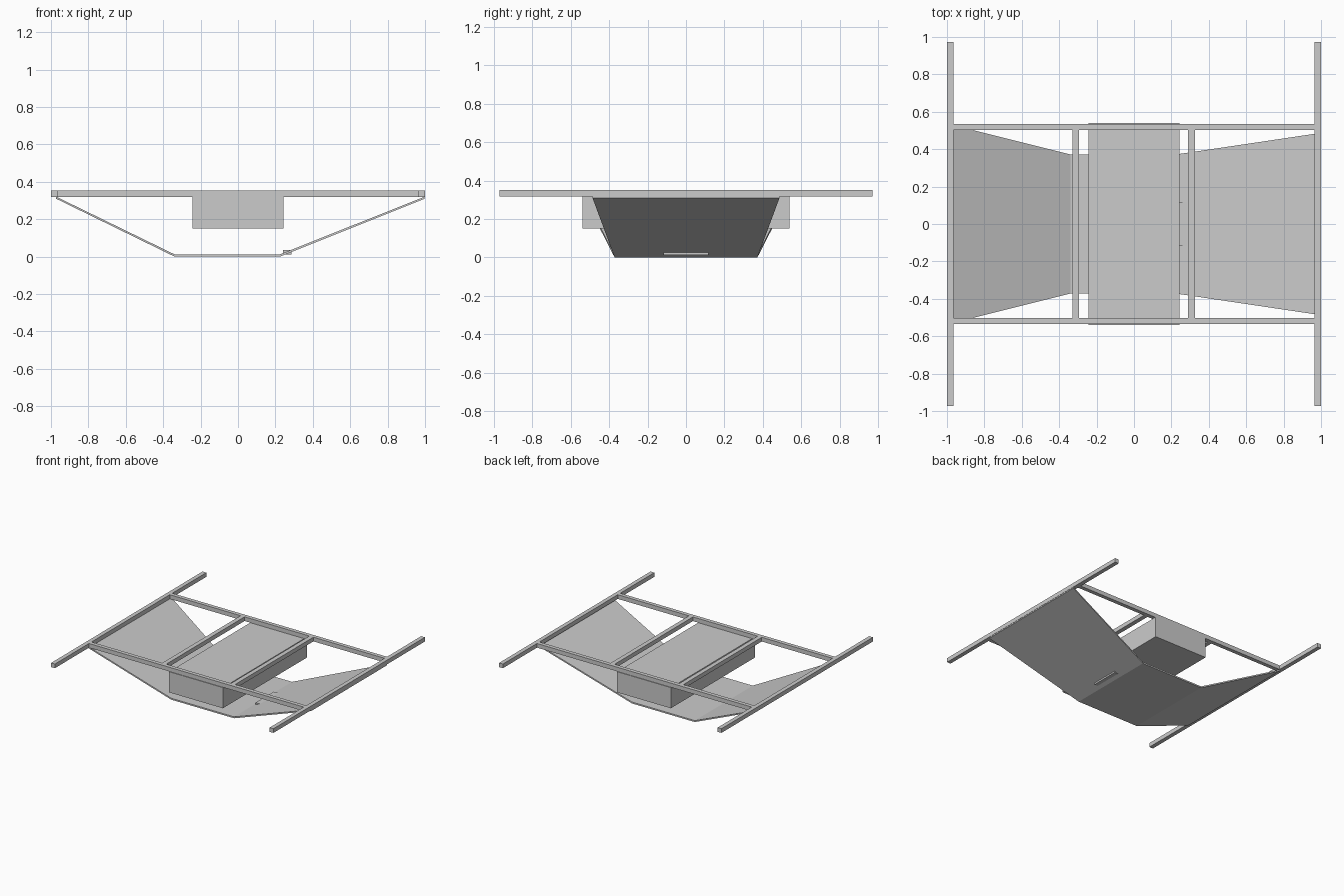
import bpy

if "Cube" in bpy.data.objects:
    bpy.data.objects.remove(bpy.data.objects["Cube"])


def mesh_object(name, verts, faces):
    mesh = bpy.data.meshes.new(name)
    mesh.from_pydata(verts, [], faces)
    obj = bpy.data.objects.new(name, mesh)
    bpy.context.collection.objects.link(obj)
    return obj


BOX_FACES = [(0, 3, 2, 1), (4, 5, 6, 7), (0, 1, 5, 4),
             (1, 2, 6, 5), (2, 3, 7, 6), (3, 0, 4, 7)]


def box(name, x0, x1, y0, y1, z0, z1):
    verts = [(x, y, z) for z in (z0, z1)
             for x, y in ((x0, y0), (x1, y0), (x1, y1), (x0, y1))]
    return mesh_object(name, verts, BOX_FACES)


Z0, Z1 = 0.318, 0.352

# Long carrying bars at both ends
box("end_bar_left", -1, -0.966, -0.973, 0.973, Z0, Z1)
box("end_bar_right", 0.966, 1, -0.973, 0.973, Z0, Z1)

# Side rails joining the end bars
box("side_rail_front", -0.966, 0.966, -0.535, -0.503, Z0, Z1)
box("side_rail_back", -0.966, 0.966, 0.503, 0.535, Z0, Z1)

# Cross bars either side of the box
for side, x in (("left", -0.311), ("right", 0.308)):
    box("cross_bar_" + side, x - 0.018, x + 0.018, -0.503, 0.503, Z0, Z1)

# Central box hung below the rails
box("center_box", -0.242, 0.242, -0.54, 0.54, 0.15, Z0)

# Bent hopper sheet: (x, lower z, upper z, half width) at each fold
profile = [(-0.972, 0.309, 0.32, 0.53), (-0.34, 0.0, 0.012, 0.372),
           (0.225, 0.0, 0.012, 0.372), (0.998, 0.309, 0.32, 0.487)]
verts, faces = [], []
for x, lo, hi, w in profile:
    verts += [(x, -w, lo), (x, w, lo), (x, w, hi), (x, -w, hi)]
for i in range(len(profile) - 1):
    for k in range(4):
        a, b = 4 * i + k, 4 * i + (k + 1) % 4
        faces.append((a, b, b + 4, a + 4))
n = len(verts)
faces += [(3, 2, 1, 0), (n - 4, n - 3, n - 2, n - 1)]
mesh_object("hopper_sheet", verts, faces)

# Small latch block on the right slope
box("latch_block", 0.24, 0.286, -0.117, 0.117, 0.012, 0.034)

# Consistent outward normals
import bmesh
for obj in bpy.context.collection.objects:
    bm = bmesh.new()
    bm.from_mesh(obj.data)
    bmesh.ops.recalc_face_normals(bm, faces=bm.faces)
    bm.to_mesh(obj.data)
    bm.free()
